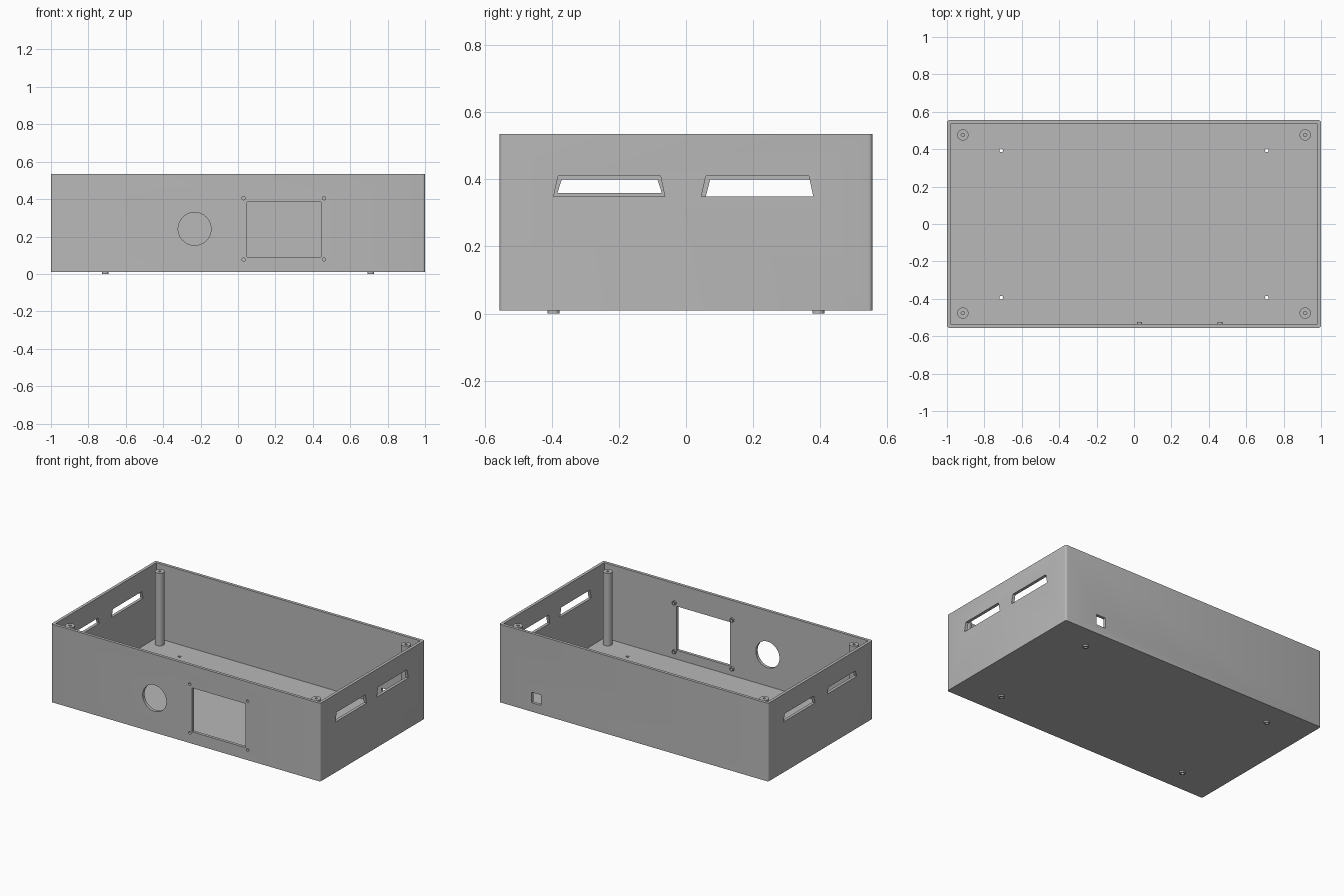
import bpy, bmesh, math
from mathutils import Matrix, Vector

if "Cube" in bpy.data.objects:
    bpy.data.objects.remove(bpy.data.objects["Cube"], do_unlink=True)

grey = bpy.data.materials.new("plain_grey")
grey.use_nodes = True
colour = (0.48, 0.48, 0.48, 1)
grey.diffuse_color = colour
grey.node_tree.nodes["Principled BSDF"].inputs["Base Color"].default_value = colour

WALL, FLOOR = 0.02, 0.03
HALF_X, HALF_Y, BASE, TOP = 1.0, 0.555, 0.01, 0.535
TURN = {"Z": Matrix.Identity(4), "Y": Matrix.Rotation(math.radians(-90), 4, "X")}


def finish(name, bm):
    bmesh.ops.recalc_face_normals(bm, faces=bm.faces)
    mesh = bpy.data.meshes.new(name)
    bm.to_mesh(mesh)
    bm.free()
    mesh.materials.append(grey)
    obj = bpy.data.objects.new(name, mesh)
    bpy.context.collection.objects.link(obj)
    return obj


def box(name, x, y, z, corner=0):
    bm = bmesh.new()
    bmesh.ops.create_cube(bm, size=1)
    for v in bm.verts:
        v.co = [(lo + hi) / 2 + c * (hi - lo) for c, (lo, hi) in zip(v.co, (x, y, z))]
    if corner:
        upright = [e for e in bm.edges if abs(e.verts[0].co.z - e.verts[1].co.z) > 0.1]
        bmesh.ops.bevel(bm, geom=upright, offset=corner, segments=4, profile=0.5, affect="EDGES")
    return finish(name, bm)


def cylinder(name, base, radius, length, axis="Z"):
    bm = bmesh.new()
    bmesh.ops.create_cone(bm, cap_ends=True, segments=48, radius1=radius, radius2=radius, depth=length,
                          matrix=Matrix.Translation(base) @ TURN[axis] @ Matrix.Translation((0, 0, length / 2)))
    return finish(name, bm)


def tube(name, base, outer, inner, length, axis="Z", steps=32):
    bm = bmesh.new()
    place = Matrix.Translation(base) @ TURN[axis]
    rings = []
    for r, h in ((inner, 0), (outer, 0), (outer, length), (inner, length)):
        angles = [math.tau * i / steps for i in range(steps)]
        rings.append([bm.verts.new(place @ Vector((r * math.cos(a), r * math.sin(a), h))) for a in angles])
    for k in range(4):
        a, b = rings[k], rings[(k + 1) % 4]
        for i in range(steps):
            j = (i + 1) % steps
            bm.faces.new((a[i], a[j], b[j], b[i]))
    return smooth(finish(name, bm))


def slot(name, side, y0, y1, z0, z1, slant=0.013):
    # Trapezoid prism running through one end wall
    bm = bmesh.new()
    outline = ((y0, z0), (y1, z0), (y1 - slant, z1), (y0 + slant, z1))
    face = bm.faces.new([bm.verts.new((side * 0.95, y, z)) for y, z in outline])
    new = bmesh.ops.extrude_face_region(bm, geom=[face])["geom"]
    bmesh.ops.translate(bm, verts=[g for g in new if isinstance(g, bmesh.types.BMVert)],
                        vec=(side * 0.1, 0, 0))
    return finish(name, bm)


def smooth(obj):
    bpy.ops.object.select_all(action="DESELECT")
    obj.select_set(True)
    bpy.context.view_layer.objects.active = obj
    bpy.ops.object.shade_smooth_by_angle(angle=math.radians(30))
    return obj


def cut(obj, cutters):
    for c in cutters:
        mod = obj.modifiers.new("cut", "BOOLEAN")
        mod.operation, mod.solver, mod.object = "DIFFERENCE", "EXACT", c
    bpy.context.view_layer.update()
    graph = bpy.context.evaluated_depsgraph_get()
    mesh = bpy.data.meshes.new_from_object(obj.evaluated_get(graph))
    obj.modifiers.clear()
    obj.data = mesh
    for c in cutters:
        bpy.data.objects.remove(c, do_unlink=True)


# Open case with rounded upright corners
case = box("case", (-HALF_X, HALF_X), (-HALF_Y, HALF_Y), (BASE, TOP), corner=0.012)
inside_x, inside_y = HALF_X - WALL, HALF_Y - WALL
cutters = [
    box("cavity", (-inside_x, inside_x), (-inside_y, inside_y), (FLOOR, 1)),
    box("display_window", (0.048, 0.444), (-0.6, -0.5), (0.09, 0.385)),
    cylinder("dial_hole", (-0.232, -0.6, 0.241), 0.088, 0.1, "Y"),
    box("cable_hole", (0.69, 0.76), (0.5, 0.6), (0.07, 0.14)),
    slot("left_front_vent", 1, -0.394, -0.063, 0.349, 0.41),
    slot("left_back_vent", 1, 0.046, 0.379, 0.349, 0.41),
    slot("right_front_vent", -1, -0.383, -0.072, 0.359, 0.40),
    slot("right_back_vent", -1, 0.059, 0.392, 0.349, 0.40),
]
screws = [(x, z) for x in (0.03, 0.46) for z in (0.077, 0.405)]
feet = [(x, y) for x in (-0.71, 0.71) for y in (-0.394, 0.394)]
cutters += [cylinder("screw_hole", (x, -0.6, z), 0.009, 0.1, "Y") for x, z in screws]
cutters += [cylinder("foot_hole", (x, y, -0.05), 0.01, 0.1) for x, y in feet]
cut(case, cutters)
smooth(case)

# Screw bosses behind the display window
for x, z in screws:
    tube("display_boss", (x, -inside_y - 0.001, z), 0.014, 0.009, 0.012, "Y")

# Feet around the floor holes
for x, y in feet:
    tube("foot", (x, y, 0), 0.018, 0.01, BASE + 0.001)

# Corner posts that take the lid screws
for x in (-0.915, 0.915):
    for y in (-0.476, 0.476):
        tube("corner_post", (x, y, FLOOR - 0.002), 0.03, 0.009, 0.489)
